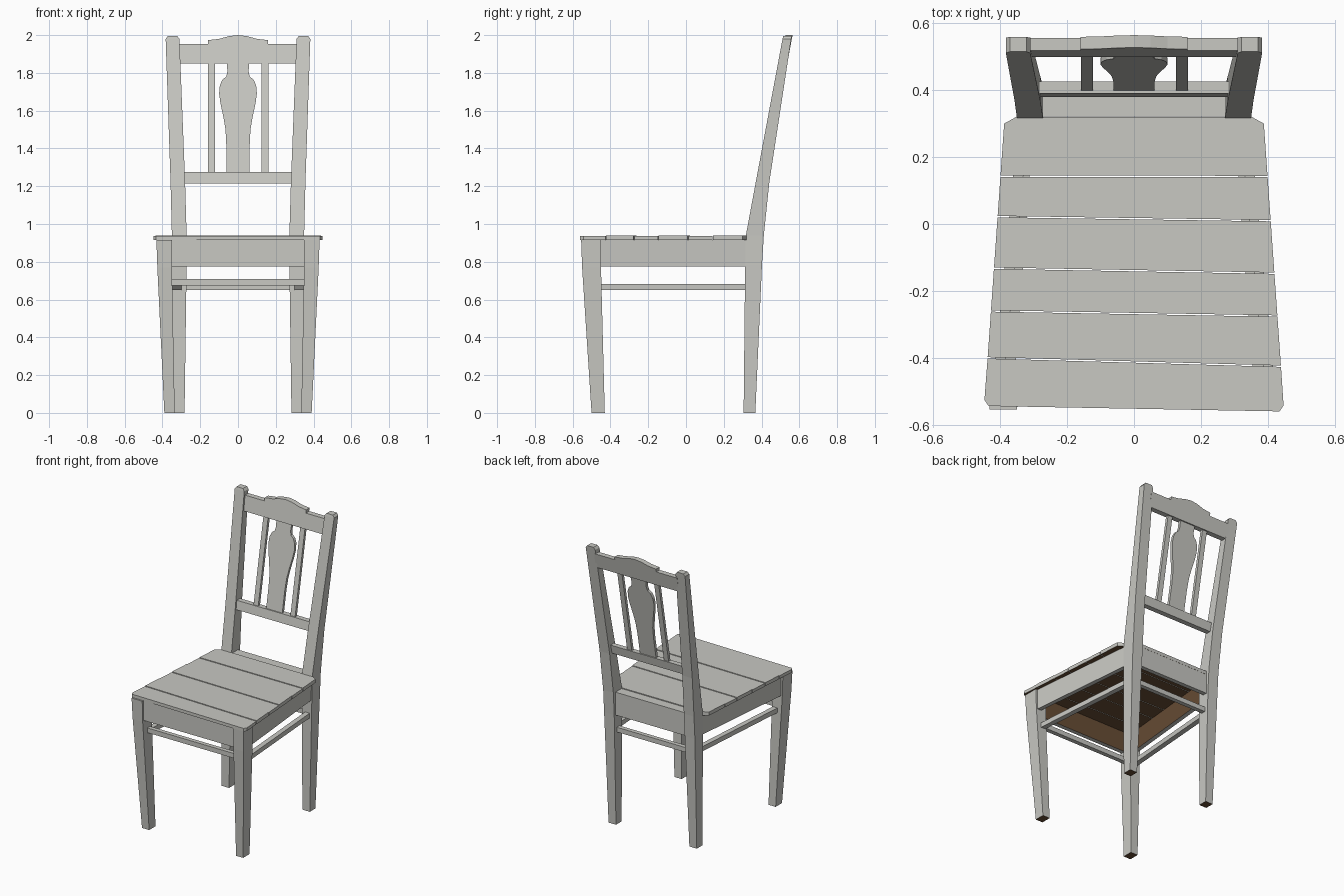
import bpy, bmesh
from mathutils import Vector

if "Cube" in bpy.data.objects:
    bpy.data.objects.remove(bpy.data.objects["Cube"])


def material(name, rgb):
    m = bpy.data.materials.new(name)
    m.diffuse_color = (*rgb, 1)
    m.use_nodes = True
    m.node_tree.nodes["Principled BSDF"].inputs["Base Color"].default_value = m.diffuse_color
    return m


PAINT = material("pale grey paint", (0.58, 0.58, 0.545))
WOOD = material("bare brown wood", (0.14, 0.075, 0.036))


def loft(name, rings, bare=None):
    """Solid through matching rings of points; faces passing bare() show wood."""
    bm = bmesh.new()
    rows = [[bm.verts.new(p) for p in ring] for ring in rings]
    n = len(rows[0])
    for a, b in zip(rows, rows[1:]):
        for i in range(n):
            j = (i + 1) % n
            bm.faces.new((a[i], a[j], b[j], b[i]))
    bm.faces.new(rows[0][::-1])
    bm.faces.new(rows[-1])
    bmesh.ops.recalc_face_normals(bm, faces=bm.faces)
    bm.normal_update()
    if bare:
        for f in bm.faces:
            f.material_index = int(bare(f))
    me = bpy.data.meshes.new(name)
    bm.to_mesh(me)
    bm.free()
    me.materials.append(PAINT)
    me.materials.append(WOOD)
    ob = bpy.data.objects.new(name, me)
    bpy.context.collection.objects.link(ob)
    return ob


def rect(s, x0, x1, y0, y1, z):
    return [(s * x0, y0, z), (s * x1, y0, z), (s * x1, y1, z), (s * x0, y1, z)]


def slab(name, outline, z0, z1, bare=None):
    return loft(name, [[(x, y, z) for x, y in outline] for z in (z0, z1)], bare)


def leaning_plate(name, outline, offset, thick):
    """Outline in x, z extruded backwards, following the slope of the back."""
    def y(z):
        return 0.315 + (z - 0.94) * 0.189 + offset
    return loft(name, [[(x, y(z) + d, z) for x, z in outline] for d in (0, thick)])


def bar(name, a, b, thick, z0, z1, bare=None):
    """Straight horizontal bar between plan points a and b."""
    a, b = Vector(a), Vector(b)
    d = (b - a).normalized() * thick / 2
    n = Vector((-d.y, d.x))
    return slab(name, [a + n, b + n, b - n, a - n], z0, z1, bare)


def down(f):
    return f.normal.z < -0.9


def inward(f):
    c = f.calc_center_median()
    return abs(f.normal.z) < 0.5 and f.normal.x * c.x + f.normal.y * c.y < -0.1


# legs, posts, side rails
for s, side in ((-1, "left"), (1, "right")):
    loft(f"front_leg_{side}", [
        rect(s, 0.335, 0.39, -0.50, -0.43, 0),
        rect(s, 0.35, 0.427, -0.55, -0.45, 0.77),
        rect(s, 0.35, 0.432, -0.555, -0.45, 0.915)], down)
    loft(f"rear_post_{side}", [
        rect(s, 0.283, 0.34, 0.305, 0.367, 0),
        rect(s, 0.272, 0.35, 0.313, 0.402, 0.78),
        rect(s, 0.272, 0.35, 0.317, 0.412, 0.94),
        rect(s, 0.28, 0.357, 0.369, 0.441, 1.22),
        rect(s, 0.31, 0.383, 0.511, 0.557, 1.98),
        rect(s, 0.322, 0.371, 0.515, 0.559, 1.996)], down)
    bar(f"side_apron_{side}", (s * 0.405, -0.47), (s * 0.327, 0.34), 0.03, 0.775, 0.915, inward)
    bar(f"side_stretcher_{side}", (s * 0.375, -0.47), (s * 0.315, 0.335), 0.035, 0.65, 0.683)

# front and rear rails
bar("front_apron", (-0.37, -0.525), (0.37, -0.525), 0.03, 0.775, 0.915, inward)
bar("rear_apron", (-0.29, 0.372), (0.29, 0.372), 0.03, 0.775, 0.915, inward)
bar("front_stretcher", (-0.36, -0.485), (0.36, -0.485), 0.03, 0.675, 0.708)
bar("rear_stretcher", (-0.29, 0.355), (0.29, 0.355), 0.03, 0.65, 0.683)


# seat planks with slightly crooked seams
def half_width(y):
    return 0.388 + (0.3 - y) * 0.0706


seams = [(-0.546, -0.562), (-0.40, -0.425), (-0.26, -0.275), (-0.132, -0.147),
         (0.022, 0.01), (0.143, 0.142), (0.32, 0.32)]
gap = 0.002
for i, ((l0, r0), (l1, r1)) in enumerate(zip(seams, seams[1:])):
    l0, r0, l1, r1 = l0 + gap, r0 + gap, l1 - gap, r1 - gap
    if i == 0:
        front = [(-0.447, l0 + 0.018), (-0.435, l0), (0.435, r0), (0.447, r0 + 0.018)]
    else:
        front = [(-half_width(l0), l0), (half_width(r0), r0)]
    if i == 5:
        back = [(0.388, 0.3), (0.352, 0.32), (-0.352, 0.32), (-0.388, 0.3)]
    else:
        back = [(half_width(r1), r1), (-half_width(l1), l1)]
    dz = 0.003 * (i % 2)
    slab(f"seat_plank_{i + 1}", front + back, 0.915, 0.937 + dz, down)
slab("seat_rear_strip", [(-0.28, 0.322), (0.28, 0.322), (0.28, 0.388), (-0.28, 0.388)],
     0.912, 0.935, down)

# back rails
leaning_plate("lower_back_rail", [(-0.29, 1.215), (0.29, 1.215), (0.29, 1.275), (-0.29, 1.275)],
              0.012, 0.036)
crest = [(0.16, 1.952), (0.16, 1.973), (0.10, 1.98), (0.05, 1.994), (0.0, 2.0)]
leaning_plate("top_back_rail",
              [(-0.32, 1.85), (0.32, 1.85), (0.32, 1.952)] + crest
              + [(-x, z) for x, z in crest[-2::-1]] + [(-0.32, 1.952)], 0.012, 0.037)

# vase-shaped splat and thin slats
half = [(0.062, 1.26), (0.062, 1.42), (0.066, 1.50), (0.078, 1.57), (0.093, 1.64),
        (0.1, 1.69), (0.096, 1.735), (0.082, 1.765), (0.062, 1.78), (0.056, 1.81), (0.06, 1.86)]
leaning_plate("centre_splat", half + [(-x, z) for x, z in half[::-1]], 0.02, 0.02)
for x, side in ((-0.141, "left"), (0.143, "right")):
    leaning_plate(f"back_slat_{side}", [(x - 0.018, 1.26), (x + 0.018, 1.26),
                                        (x + 0.018, 1.86), (x - 0.018, 1.86)], 0.02, 0.02)
